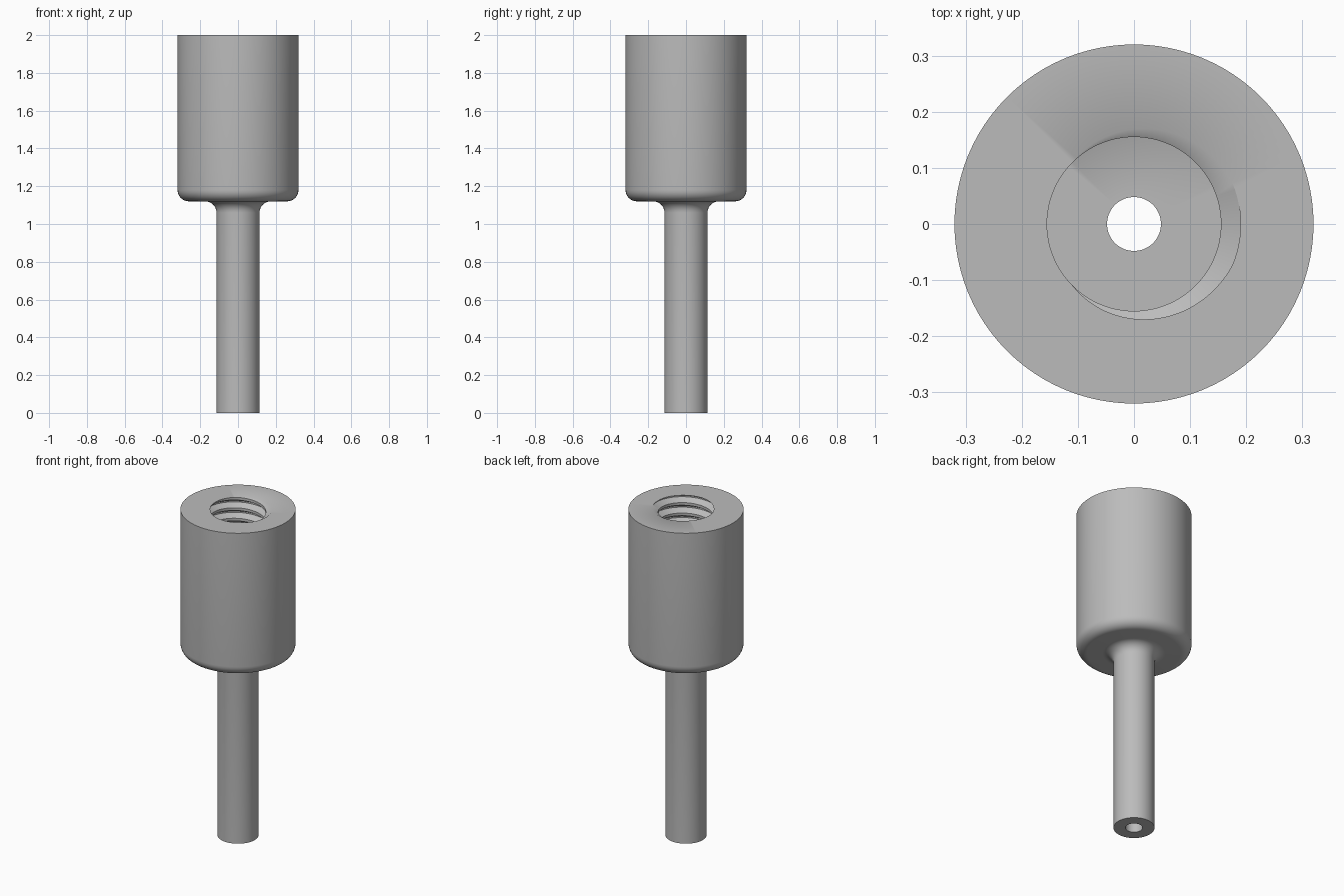
import bpy
import bmesh
from math import sin, cos, pi, radians, floor

if "Cube" in bpy.data.objects:
    bpy.data.objects.remove(bpy.data.objects["Cube"])

SEGMENTS = 96
HEIGHT = 2.0
BODY_R, STEM_R, HOLE_R = 0.32, 0.114, 0.048
SHOULDER_Z, FILLET = 1.12, 0.06
MINOR_R, MAJOR_R, PITCH = 0.155, 0.19, 0.064
BORE_FLOOR = 1.36
KNOTS = (-3 / 8, -1 / 16, 1 / 16, 3 / 8)


def arc(cr, cz, start, end, steps=8):
    """Profile points (radius, z) along a fillet."""
    angles = [radians(start + (end - start) * i / steps) for i in range(steps + 1)]
    return [(cr + FILLET * cos(a), cz + FILLET * sin(a)) for a in angles]


def thread_radius(z, turn):
    """Radius of the threaded bore at a height and turn (0 to 1)."""
    f = (z - HEIGHT) / PITCH - turn
    f = abs(f - floor(f + 0.5))
    t = min(max((f - 1 / 16) / (3 / 8 - 1 / 16), 0), 1)
    return MAJOR_R + (MINOR_R - MAJOR_R) * t


def thread_column(turn):
    """Bore profile from floor to rim, clipped at both ends."""
    points = []
    turns = int((HEIGHT - BORE_FLOOR) / PITCH) + 3
    for k in range(-turns, 2):
        for knot in KNOTS:
            z = HEIGHT + PITCH * (k + knot + turn)
            z = min(max(z, BORE_FLOOR), HEIGHT)
            points.append((thread_radius(z, turn), z))
    return points


# Outside: body wall, rounded shoulder, blend into the stem
outside = [(BODY_R, HEIGHT)]
outside += arc(BODY_R - FILLET, SHOULDER_Z + FILLET, 0, -90)
outside += arc(STEM_R + FILLET, SHOULDER_Z - FILLET, 90, 180)
outside += [(STEM_R, 0)]
hole = [(HOLE_R, 0), (HOLE_R, BORE_FLOOR)]

# Sweep the closed profile around z, the thread climbing as it turns
bm = bmesh.new()
columns = []
for i in range(SEGMENTS + 1):
    turn = i / SEGMENTS
    a = 2 * pi * turn
    profile = hole + thread_column(turn) + outside
    columns.append([bm.verts.new((r * cos(a), r * sin(a), z)) for r, z in profile])
for left, right in zip(columns, columns[1:]):
    n = len(left)
    for j in range(n):
        k = (j + 1) % n
        bm.faces.new((left[j], left[k], right[k], right[j]))
bmesh.ops.remove_doubles(bm, verts=bm.verts, dist=0.00002)
bmesh.ops.recalc_face_normals(bm, faces=bm.faces)

mesh = bpy.data.meshes.new("threaded_socket")
bm.to_mesh(mesh)
bm.free()
socket = bpy.data.objects.new("threaded_socket", mesh)
bpy.context.collection.objects.link(socket)

# Plain grey metal
grey = bpy.data.materials.new("grey_metal")
grey.use_nodes = True
colour = (0.5, 0.5, 0.5, 1)
grey.diffuse_color = colour
grey.node_tree.nodes["Principled BSDF"].inputs["Base Color"].default_value = colour
mesh.materials.append(grey)

bpy.ops.object.select_all(action="DESELECT")
socket.select_set(True)
bpy.context.view_layer.objects.active = socket
bpy.ops.object.shade_smooth_by_angle(angle=radians(30))
